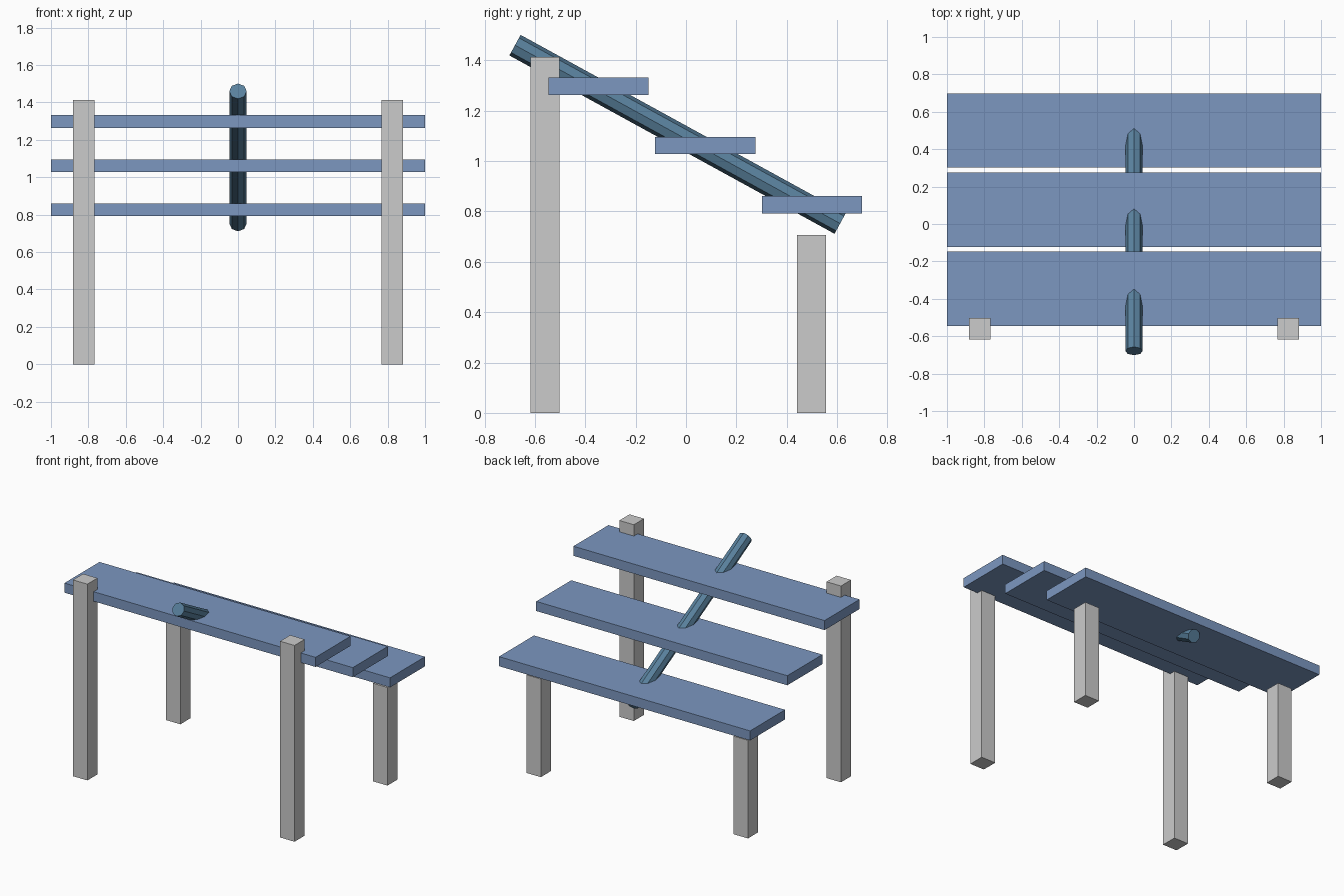
import bpy
import math

if "Cube" in bpy.data.objects:
    bpy.data.objects.remove(bpy.data.objects["Cube"])


def material(name, color):
    mat = bpy.data.materials.new(name)
    mat.diffuse_color = color
    mat.use_nodes = True
    mat.node_tree.nodes["Principled BSDF"].inputs["Base Color"].default_value = mat.diffuse_color
    return mat


def box(name, center, size, mat=None):
    bpy.ops.mesh.primitive_cube_add(size=1, location=center)
    ob = bpy.context.object
    ob.name = name
    ob.scale = size
    bpy.ops.object.transform_apply(location=False, rotation=False, scale=True)
    if mat:
        ob.data.materials.append(mat)
    return ob


slat_blue = material("slat_blue", (0.20, 0.31, 0.53, 1))
pole_blue = material("pole_blue", (0.10, 0.22, 0.34, 1))

# Posts: tall pair at the front, half-height pair at the back
POST = 0.115
for label, y, height in (("front", -0.56, 1.413), ("back", 0.498, 0.706)):
    for side, sx in (("left", -1), ("right", 1)):
        box(f"{label}_post_{side}", (sx * 0.825, y, height / 2),
            (POST, POST, height))

# Three stepped slats descending towards the back
for i in range(3):
    box(f"slat_{i + 1}", (0, -0.347 + 0.4235 * i, 1.297 - 0.2355 * i),
        (2.0, 0.398, 0.069), slat_blue)

# Eight-sided sloping pole running through the slats
low, high = (0.612, 0.752), (-0.679, 1.46)
dy, dz = high[0] - low[0], high[1] - low[1]
bpy.ops.mesh.primitive_cylinder_add(
    vertices=8, radius=0.0465, depth=math.hypot(dy, dz),
    location=(0, (low[0] + high[0]) / 2, (low[1] + high[1]) / 2),
    rotation=(math.atan2(-dy, dz), 0, 0))
pole = bpy.context.object
pole.name = "sloping_pole"
pole.data.materials.append(pole_blue)
